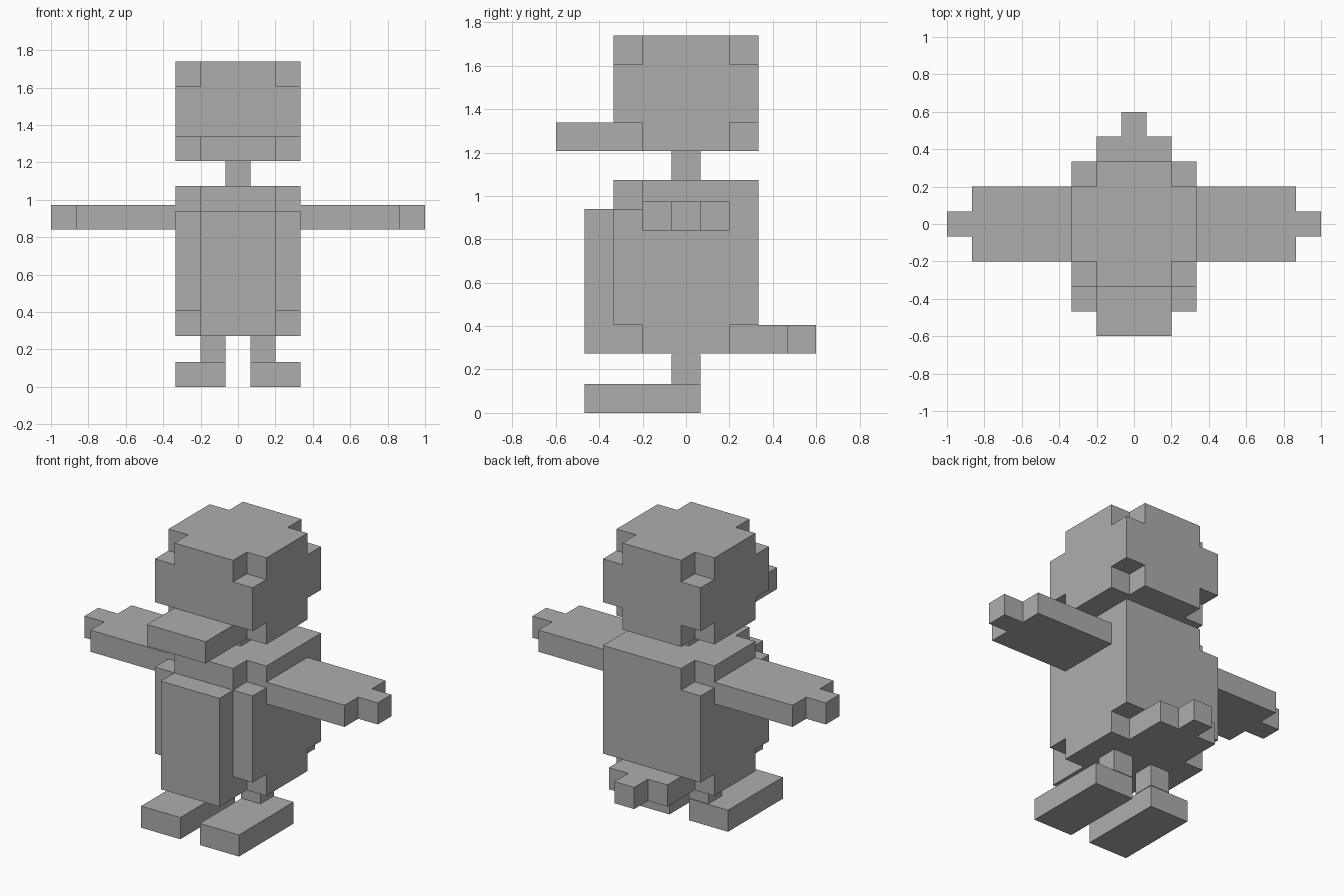
import bpy, bmesh
from mathutils import Vector

if "Cube" in bpy.data.objects:
    bpy.data.objects.remove(bpy.data.objects["Cube"])

U = 2 / 15        # size of one block
LIFT = 0.006      # body and head sit slightly above the block grid

grey = bpy.data.materials.new("plain grey")
grey.diffuse_color = (0.42, 0.42, 0.42, 1)
grey.use_nodes = True
grey.node_tree.nodes["Principled BSDF"].inputs["Base Color"].default_value = grey.diffuse_color


def block(x, y, z):
    """All cells in inclusive x, y, z ranges; x and y cells are centred on 0."""
    return {(i, j, k) for i in range(x[0], x[1] + 1)
            for j in range(y[0], y[1] + 1) for k in range(z[0], z[1] + 1)}


def corners(z, r=2):
    return {(i, j, z) for i in (-r, r) for j in (-r, r)}


def part(name, cells, lift=0.0):
    """Skin a set of cells with outer faces only, then merge flat areas."""
    bm = bmesh.new()
    for c in cells:
        for axis in range(3):
            for s in (-1, 1):
                n = [0, 0, 0]
                n[axis] = s
                if tuple(a + b for a, b in zip(c, n)) in cells:
                    continue
                a, b = (axis + 1) % 3, (axis + 2) % 3
                mid = Vector((c[0], c[1], c[2] + 0.5)) + Vector(n) * 0.5
                pts = []
                for p, q in ((-.5, -.5), (.5, -.5), (.5, .5), (-.5, .5)):
                    v = mid.copy()
                    v[a] += p
                    v[b] += q
                    pts.append(bm.verts.new(v * U + Vector((0, 0, lift))))
                bm.faces.new(pts if s > 0 else pts[::-1])
    bmesh.ops.remove_doubles(bm, verts=bm.verts, dist=1e-4)
    bmesh.ops.dissolve_limit(bm, angle_limit=0.01, verts=bm.verts, edges=bm.edges)
    bmesh.ops.recalc_face_normals(bm, faces=bm.faces)
    me = bpy.data.meshes.new(name)
    bm.to_mesh(me)
    bm.free()
    me.materials.append(grey)
    ob = bpy.data.objects.new(name, me)
    bpy.context.collection.objects.link(ob)
    return ob


def span(s, a, b):
    return tuple(sorted((s * a, s * b)))


# Head with all eight corner blocks removed, plus flat beak and neck
part("head", block((-2, 2), (-2, 2), (9, 12)) - corners(9) - corners(12), LIFT)
part("beak", block((-1, 1), (-4, -3), (9, 9)), LIFT)
part("neck", block((0, 0), (0, 0), (8, 8)), LIFT)

# Body: notched corners, only the right rear shoulder stays square
body = block((-2, 2), (-2, 2), (2, 7)) - corners(2) - corners(7)
body.add((2, 2, 7))
part("body", body, LIFT)
part("belly", block((-1, 1), (-3, -3), (2, 6)), LIFT)
part("tail", block((-1, 1), (3, 3), (2, 2)) | {(0, 4, 2)}, LIFT)

# Wings, legs and feet on both sides
for s, side in ((-1, "left"), (1, "right")):
    wing = block(span(s, 3, 6), (-1, 1), (6, 6)) | {(7 * s, 0, 6)}
    part(side + "_wing", wing, 0.3 * U)
    part(side + "_leg", {(s, 0, 1)}, LIFT / 2)
    part(side + "_foot", block(span(s, 1, 2), (-3, 0), (0, 0)))
